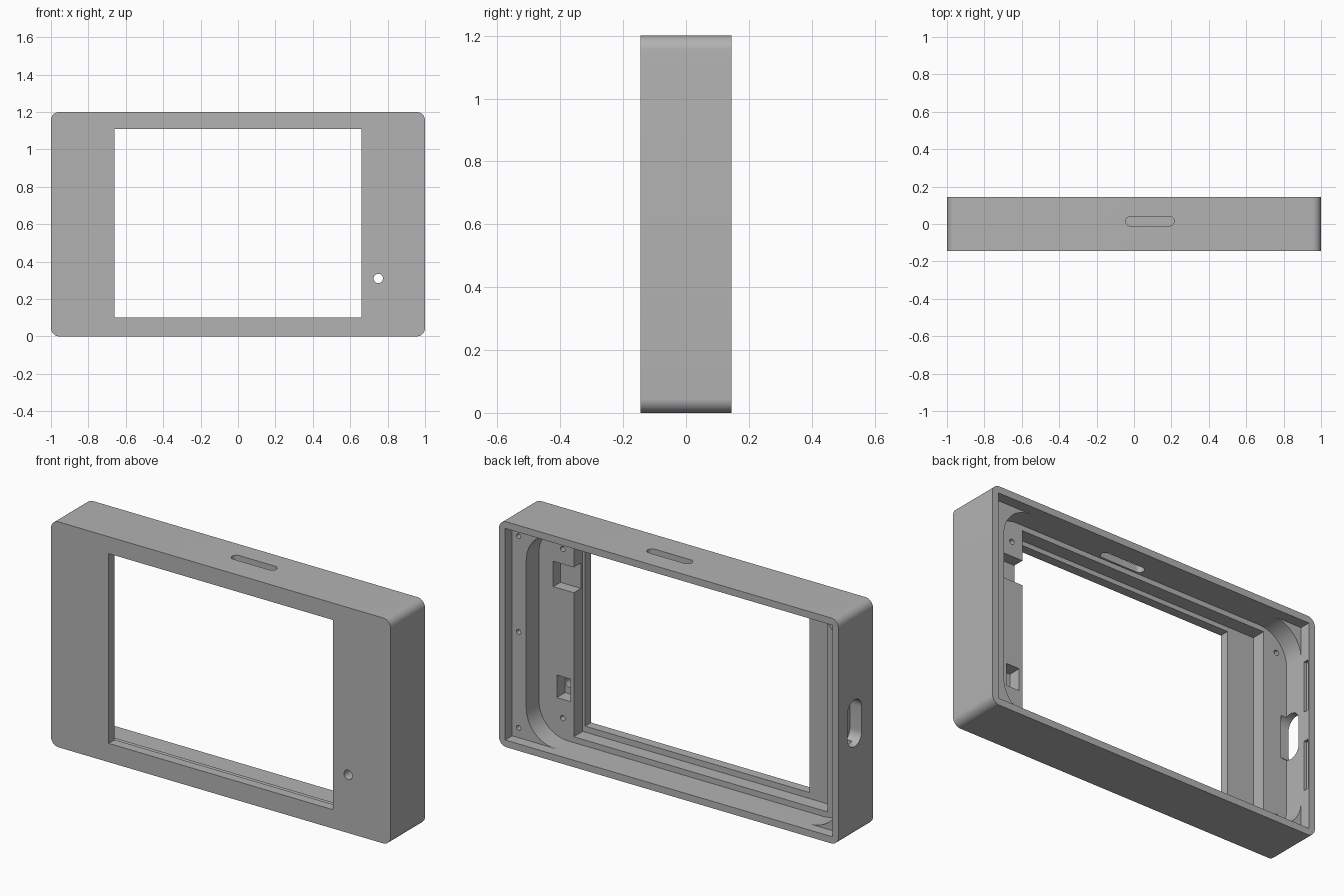
import bpy, bmesh, math
from mathutils import Vector

if "Cube" in bpy.data.objects:
    bpy.data.objects.remove(bpy.data.objects["Cube"], do_unlink=True)

# Single plastic colour
grey = bpy.data.materials.new("grey_plastic")
grey.use_nodes = True
grey.diffuse_color = (0.45, 0.45, 0.45, 1)
grey.node_tree.nodes["Principled BSDF"].inputs["Base Color"].default_value = (0.45, 0.45, 0.45, 1)


def prism(name, axis, u, v, depth, radius=0.0, steps=10):
    """Rounded rectangle over ranges u and v, extruded over depth along an axis."""
    place = {"x": lambda a, b, d: Vector((d, a, b)),
             "y": lambda a, b, d: Vector((a, d, b)),
             "z": lambda a, b, d: Vector((a, b, d))}[axis]
    corners = [(u[1], v[1], 1, 1), (u[0], v[1], -1, 1), (u[0], v[0], -1, -1), (u[1], v[0], 1, -1)]
    outline = []
    for i, (a, b, sa, sb) in enumerate(corners):
        if radius == 0:
            outline.append((a, b))
            continue
        for k in range(steps + 1):
            t = math.pi / 2 * (i + k / steps)
            outline.append((a - sa * radius + radius * math.cos(t),
                            b - sb * radius + radius * math.sin(t)))
    bm = bmesh.new()
    face = bm.faces.new([bm.verts.new(place(a, b, depth[0])) for a, b in outline])
    ext = bmesh.ops.extrude_face_region(bm, geom=[face])
    moved = [g for g in ext["geom"] if isinstance(g, bmesh.types.BMVert)]
    bmesh.ops.translate(bm, verts=moved, vec=place(0, 0, depth[1] - depth[0]))
    bmesh.ops.remove_doubles(bm, verts=bm.verts, dist=0.0001)
    bmesh.ops.recalc_face_normals(bm, faces=bm.faces)
    mesh = bpy.data.meshes.new(name)
    bm.to_mesh(mesh)
    bm.free()
    mesh.materials.append(grey)
    obj = bpy.data.objects.new(name, mesh)
    bpy.context.collection.objects.link(obj)
    return obj


def hole(x, z, r, depth):
    return prism("hole", "y", (x - r, x + r), (z - r, z + r), depth, r * 0.999, 5)


# Depth levels, front to back
FRONT, BACK = -0.145, 0.145
PLATE, BOARD, SHELF = -0.095, -0.02, 0.087
OUT = 0.3

frame = prism("display_frame", "y", (-1, 1), (0, 1.2), (FRONT, BACK), 0.045)

cutters = [
    # Stepped interior: lid recess, round-cornered board pocket, screen pocket, window
    prism("lid_recess", "y", (-0.963, 0.963), (0.037, 1.163), (SHELF, OUT)),
    prism("board_pocket", "y", (-0.963, 0.88), (0.037, 1.163), (BOARD, OUT), 0.17, 16),
    prism("screen_pocket", "y", (-0.82, 0.675), (0.068, 1.135), (PLATE, OUT)),
    prism("window", "y", (-0.66, 0.66), (0.10, 1.11), (-OUT, OUT)),
    # Recesses beside the screen
    prism("connector_recess", "y", (0.6, 0.796), (0.835, 0.97), (-0.08, OUT)),
    prism("sensor_recess", "y", (0.695, 0.775), (0.25, 0.37), (-0.09, OUT)),
    # Openings in the top and side walls
    prism("top_slot", "z", (-0.045, 0.215), (-0.01, 0.04), (1.1, 1.4), 0.0249),
    prism("side_slot", "x", (-0.05, 0.07), (0.475, 0.725), (-1.2, -0.93), 0.0599),
    # Front sensor hole
    hole(0.75, 0.31, 0.025, (-OUT, 0)),
]
# Snap notches in the side wall
for low, high in ((0.26, 0.53), (0.69, 0.965)):
    cutters.append(prism("snap_notch", "x", (0.108, 0.138), (low, high), (-0.98, -0.9)))
# Lid screw holes on the shelf
for z in (0.09, 0.6, 1.11):
    cutters.append(hole(0.925, z, 0.013, (0.02, OUT)))
# Board screw holes
for x in (0.74, -0.9):
    for z in (0.15, 1.05):
        cutters.append(hole(x, z, 0.014, (-0.09, OUT)))

bpy.context.view_layer.objects.active = frame
for cutter in cutters:
    mod = frame.modifiers.new("cut", "BOOLEAN")
    mod.operation = "DIFFERENCE"
    mod.solver = "EXACT"
    mod.object = cutter
    bpy.ops.object.modifier_apply(modifier=mod.name)
    bpy.data.objects.remove(cutter, do_unlink=True)

# Smooth the rounded corners, keep edges sharp
bpy.ops.object.select_all(action="DESELECT")
frame.select_set(True)
bpy.ops.object.shade_smooth_by_angle(angle=math.radians(30))
